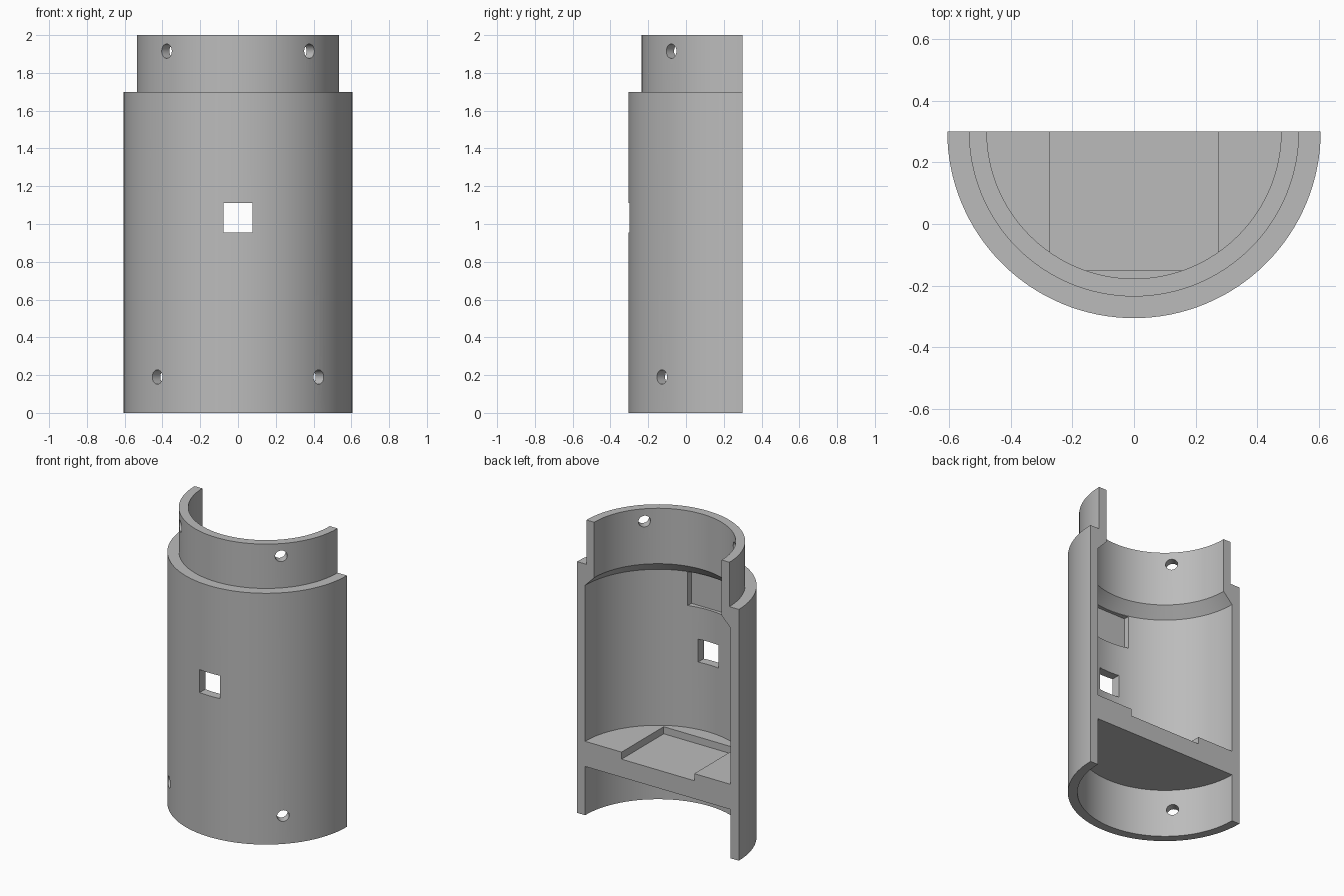
import bpy, bmesh
from math import pi, sin, cos
from mathutils import Matrix, Vector

if "Cube" in bpy.data.objects:
    bpy.data.objects.remove(bpy.data.objects["Cube"], do_unlink=True)

AXIS_Y = 0.3      # axis of the half cylinder lies on the flat back plane
STEPS = 64

grey = bpy.data.materials.new("plain grey")
grey.use_nodes = True
colour = (0.5, 0.5, 0.5, 1)
grey.diffuse_color = colour
grey.node_tree.nodes["Principled BSDF"].inputs["Base Color"].default_value = colour


def make_object(name, bm):
    bmesh.ops.recalc_face_normals(bm, faces=bm.faces)
    mesh = bpy.data.meshes.new(name)
    bm.to_mesh(mesh)
    bm.free()
    mesh.materials.append(grey)
    obj = bpy.data.objects.new(name, mesh)
    bpy.context.collection.objects.link(obj)
    return obj


def add_box(bm, x, y, z):
    """Box from (min, max) pairs."""
    size = [b - a for a, b in (x, y, z)]
    mid = Vector([(a + b) / 2 for a, b in (x, y, z)])
    bmesh.ops.create_cube(bm, size=1, matrix=Matrix.Translation(mid) @ Matrix.Diagonal((*size, 1)))


def add_radial_hole(bm, side, radius, z):
    """Round hole through the wall, 45 degrees either side of the front."""
    direction = Vector((side, -1, 0)).normalized()
    place = Matrix.Translation(Vector((0, AXIS_Y, z)) + direction * radius)
    turn = direction.to_track_quat('Z', 'Y').to_matrix().to_4x4()
    bmesh.ops.create_cone(bm, cap_ends=True, segments=32, radius1=0.038,
                          radius2=0.038, depth=0.24, matrix=place @ turn)


# Half shell: wall, stepped collar, inner chamfer and floor as one profile
profile = [(0, 0.33), (0.545, 0.33), (0.545, 0), (0.605, 0), (0.605, 1.7),
           (0.535, 1.7), (0.535, 2), (0.477, 2), (0.477, 1.625),
           (0.545, 1.555), (0.545, 0.5), (0, 0.5)]
bm = bmesh.new()
rings = []
for i in range(STEPS + 1):
    a = pi * i / STEPS
    rings.append([bm.verts.new((r * cos(a), AXIS_Y - r * sin(a), z)) for r, z in profile])
for one, two in zip(rings, rings[1:]):
    for j in range(len(profile) - 1):
        bm.faces.new((one[j], one[j + 1], two[j + 1], two[j]))
bm.faces.new(rings[0])
bm.faces.new(rings[-1])
bmesh.ops.remove_doubles(bm, verts=bm.verts, dist=1e-5)
shell = make_object("half_shell", bm)

# Cutters: window, inner wall pocket, floor recess and screw holes
bm = bmesh.new()
add_box(bm, (-0.077, 0.077), (-0.4, -0.1), (0.955, 1.11))
add_box(bm, (-0.145, 0.145), (-0.265, -0.1), (1.325, 1.553))
add_box(bm, (-0.272, 0.272), (-0.15, 0.4), (0.452, 0.6))
for side in (-1, 1):
    add_radial_hole(bm, side, 0.575, 0.19)
    add_radial_hole(bm, side, 0.506, 1.915)
cutter = make_object("opening_cutter", bm)
cutter.hide_render = True

cut = shell.modifiers.new("openings", 'BOOLEAN')
cut.operation = 'DIFFERENCE'
cut.solver = 'EXACT'
cut.object = cutter
bpy.ops.object.select_all(action='DESELECT')
bpy.context.view_layer.objects.active = shell
shell.select_set(True)
bpy.ops.object.modifier_apply(modifier=cut.name)
bpy.data.objects.remove(cutter, do_unlink=True)

# Smooth curved walls, crisp edges
bpy.ops.object.shade_smooth_by_angle(angle=pi / 6)
